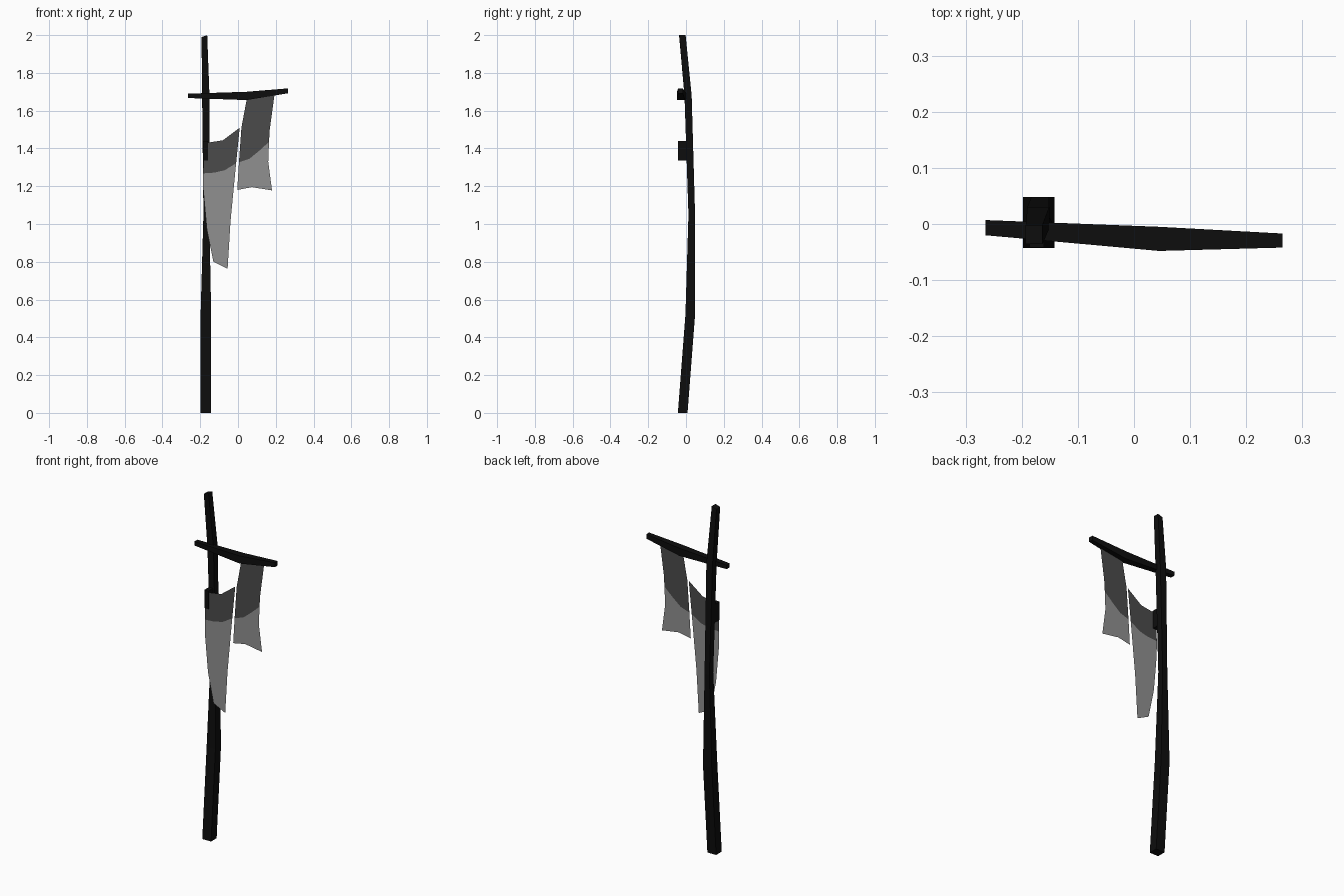
import bpy
import bmesh

if "Cube" in bpy.data.objects:
    bpy.data.objects.remove(bpy.data.objects["Cube"])


def material(name, value):
    mat = bpy.data.materials.new(name)
    mat.use_nodes = True
    colour = (value, value, value, 1)
    mat.diffuse_color = colour
    bsdf = mat.node_tree.nodes["Principled BSDF"]
    bsdf.inputs["Base Color"].default_value = colour
    bsdf.inputs["Roughness"].default_value = 0.9
    return mat


wood = material("black wood", 0.004)
dark = material("dark grey cloth", 0.07)
light = material("light grey cloth", 0.28)


def make_object(name, bm, mats):
    mesh = bpy.data.meshes.new(name)
    bm.to_mesh(mesh)
    bm.free()
    for mat in mats:
        mesh.materials.append(mat)
    obj = bpy.data.objects.new(name, mesh)
    bpy.context.collection.objects.link(obj)
    return obj


def beam(name, rings):
    """Loft four-cornered rings into a closed, faceted beam."""
    bm = bmesh.new()
    loops = [[bm.verts.new(p) for p in ring] for ring in rings]
    for a, b in zip(loops, loops[1:]):
        for i in range(4):
            j = (i + 1) % 4
            bm.faces.new((a[i], a[j], b[j], b[i]))
    bm.faces.new(loops[0])
    bm.faces.new(loops[-1])
    bmesh.ops.recalc_face_normals(bm, faces=bm.faces)
    make_object(name, bm, [wood])


def upright_ring(z, x0, x1, y0, y1, tilt=0):
    return [(x0, y0, z - tilt), (x1, y0, z), (x1, y1, z), (x0, y1, z - tilt)]


def cross_ring(x, y0, y1, z0, z1):
    return [(x, y0, z0), (x, y1, z0), (x, y1, z1), (x, y0, z1)]


# Bowed, tapering pole
beam("pole", [
    upright_ring(0, -0.198, -0.142, -0.043, 0.008),
    upright_ring(0.52, -0.198, -0.142, -0.003, 0.048),
    upright_ring(1.05, -0.183, -0.152, 0.013, 0.048),
    upright_ring(1.68, -0.19, -0.151, -0.008, 0.03),
    upright_ring(2.0, -0.193, -0.163, -0.036, -0.002, 0.01),
])

# Bent crossbar
beam("crossbar", [
    cross_ring(-0.265, -0.02, 0.007, 1.667, 1.69),
    cross_ring(0.045, -0.048, -0.005, 1.656, 1.7),
    cross_ring(0.265, -0.042, -0.017, 1.692, 1.718),
])

# Small peg pinning the cloth to the pole
beam("cloth_peg", [
    upright_ring(1.335, -0.186, -0.16, -0.042, 0.01),
    upright_ring(1.44, -0.186, -0.16, -0.042, 0.01),
])


def cloth(name, upper, seam, lower):
    """Hang a thin torn sheet: the seam runs left to right between two colours."""
    bm = bmesh.new()

    def verts(points):
        return [bm.verts.new((x, -0.038, z)) for x, z in points]

    mid = verts(seam)
    bm.faces.new(mid + verts(upper)).material_index = 0
    bm.faces.new(mid[::-1] + verts(lower)).material_index = 1
    for face in bm.faces:
        face.normal_update()
        if face.normal.y > 0:
            face.normal_flip()
    make_object(name, bm, [dark, light])


# Long torn strip by the pole
cloth("long_cloth",
      [(0.009, 1.51), (-0.08, 1.443), (-0.165, 1.43), (-0.182, 1.35)],
      [(-0.185, 1.268), (-0.125, 1.272), (-0.07, 1.285), (-0.01, 1.322)],
      [(-0.184, 1.18), (-0.165, 0.97), (-0.13, 0.8), (-0.055, 0.763), (-0.04, 1.01)])

# Short torn strip under the crossbar
cloth("short_cloth",
      [(0.168, 1.5), (0.194, 1.69), (0.05, 1.68), (0.018, 1.51)],
      [(0.005, 1.327), (0.06, 1.345), (0.115, 1.39), (0.164, 1.435)],
      [(-0.004, 1.18), (0.073, 1.195), (0.18, 1.178), (0.16, 1.33)])
